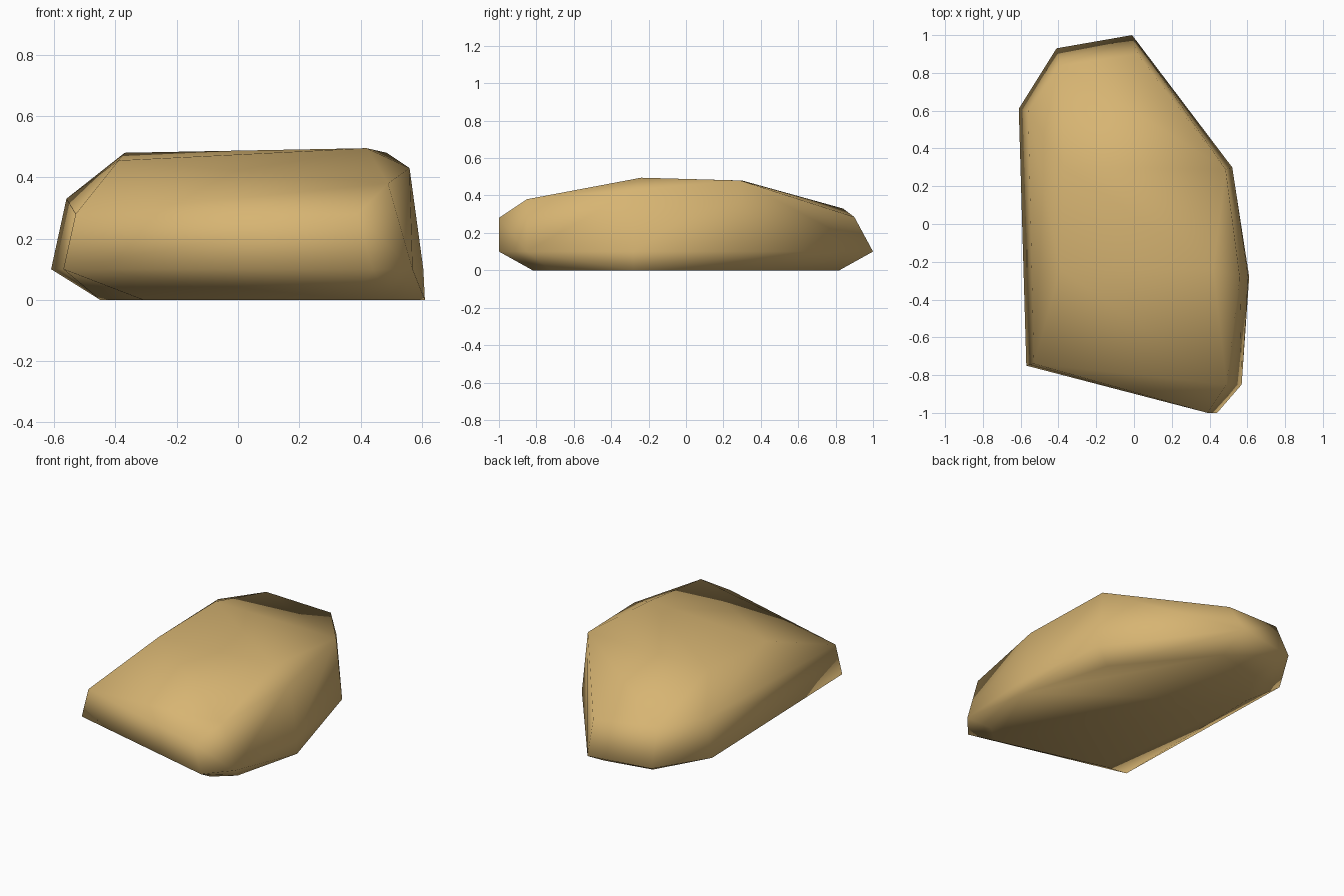
import bpy, bmesh, math

if "Cube" in bpy.data.objects:
    bpy.data.objects.remove(bpy.data.objects["Cube"])

# Outline stations of the rock, from foot to crown
foot = [(-.45, .5, 0), (-.3, .76, 0), (0, .82, 0), (.44, .28, 0),
        (.61, -.28, 0), (.5, -.72, 0), (.38, -.82, 0), (-.31, -.64, 0)]
waist = [(-.61, .61, .1), (-.41, .93, .1), (-.01, 1, .1), (.52, .3, .1),
         (.605, -.28, .1), (.57, -.85, .1), (.44, -1, .1), (-.57, -.75, .1)]
shoulder = [(-.56, .6, .33), (-.39, .84, .33), (.02, .9, .285), (.485, .29, .48),
            (.56, -.28, .43), (.49, -.85, .38), (.39, -1, .28), (-.53, -.74, .28)]
crown = [(-.37, .3, .48), (.42, -.24, .495), (-.39, -.24, .455)]

# Skin the stations into one faceted boulder
bm = bmesh.new()
for p in foot + waist + shoulder + crown:
    bm.verts.new(p)
res = bmesh.ops.convex_hull(bm, input=bm.verts[:])
loose = [v for v in bm.verts if not v.link_faces]
bmesh.ops.delete(bm, geom=loose, context='VERTS')
bmesh.ops.dissolve_limit(bm, angle_limit=math.radians(1),
                         verts=bm.verts[:], edges=bm.edges[:])
bmesh.ops.recalc_face_normals(bm, faces=bm.faces[:])
for f in bm.faces:
    f.smooth = True
mesh = bpy.data.meshes.new("rock")
bm.to_mesh(mesh)
bm.free()

# Sandstone colour
mat = bpy.data.materials.new("sandstone")
mat.diffuse_color = (.68, .46, .17, 1)
mat.use_nodes = True
mat.node_tree.nodes["Principled BSDF"].inputs["Base Color"].default_value = mat.diffuse_color
mesh.materials.append(mat)
rock = bpy.data.objects.new("rock", mesh)
bpy.context.collection.objects.link(rock)
